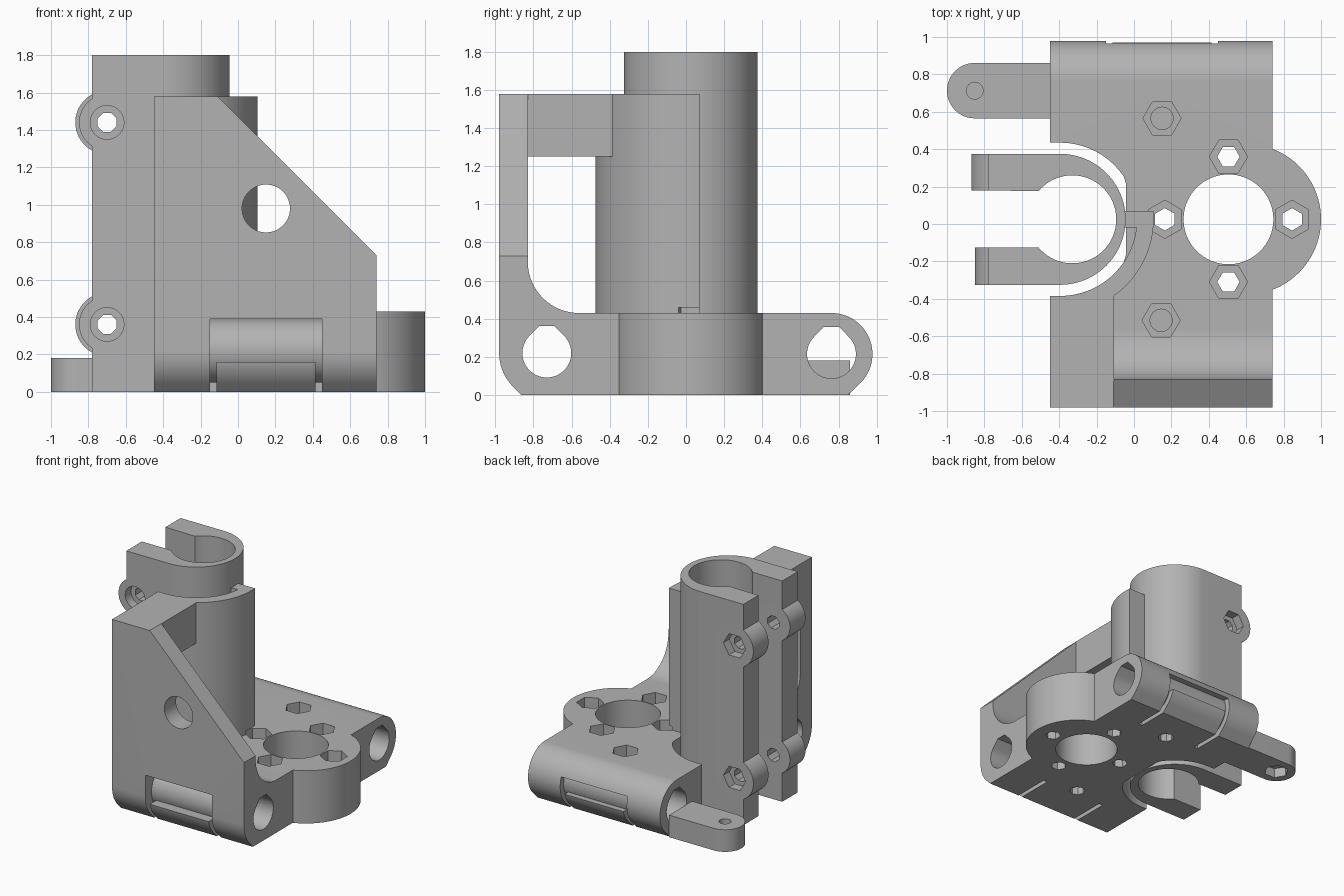
import bpy, bmesh
from math import cos, sin, radians
from mathutils import Vector

old = bpy.data.objects.get("Cube")
if old:
    bpy.data.objects.remove(old, do_unlink=True)

grey = bpy.data.materials.new("plain grey")
grey.use_nodes = True
colour = (0.45, 0.45, 0.45, 1)
grey.diffuse_color = colour
grey.node_tree.nodes["Principled BSDF"].inputs["Base Color"].default_value = colour


def arc(cx, cy, r, a0, a1, n=32):
    angles = [radians(a0 + (a1 - a0) * i / n) for i in range(n + 1)]
    return [(cx + r * cos(a), cy + r * sin(a)) for a in angles]


def disc(cx, cy, r, sides=64, turn=0):
    return arc(cx, cy, r, turn, turn + 360, sides)[:-1]


def rect(x0, x1, y0, y1):
    return [(x0, y0), (x1, y0), (x1, y1), (x0, y1)]


def prism(name, points, axis, lo, hi):
    """Extrude a 2D outline along one axis."""
    place = {"x": lambda a, b, t: (t, a, b),
             "y": lambda a, b, t: (a, t, b),
             "z": lambda a, b, t: (a, b, t)}[axis]
    bm = bmesh.new()
    face = bm.faces.new([bm.verts.new(place(a, b, lo)) for a, b in points])
    top = bmesh.ops.extrude_face_region(bm, geom=[face])["geom"]
    moved = [v for v in top if isinstance(v, bmesh.types.BMVert)]
    bmesh.ops.translate(bm, verts=moved, vec=Vector(place(0, 0, hi - lo)))
    bmesh.ops.recalc_face_normals(bm, faces=bm.faces)
    mesh = bpy.data.meshes.new(name)
    bm.to_mesh(mesh)
    bm.free()
    mesh.materials.append(grey)
    obj = bpy.data.objects.new(name, mesh)
    bpy.context.collection.objects.link(obj)
    return obj


def combine(target, other, operation="DIFFERENCE"):
    """Apply a boolean and discard the second object."""
    mod = target.modifiers.new("boolean", "BOOLEAN")
    mod.operation, mod.solver, mod.object = operation, "EXACT", other
    bpy.context.view_layer.objects.active = target
    bpy.ops.object.modifier_apply(modifier=mod.name)
    bpy.data.objects.remove(other, do_unlink=True)


def cut(target, points, axis, lo, hi):
    combine(target, prism("cutter", points, axis, lo, hi))


CX, CY = -0.395, 0.025      # clamp axis
BASE_TOP, WALL_TOP = 0.43, 1.58
FRONT_ROD, BACK_ROD = (-0.73, 0.22), (0.763, 0.215)

# Base, fillet and front wall in a single side profile
profile = ([(-0.864, 0), (0.849, 0)] + arc(*BACK_ROD, 0.215, -45, 90)
           + arc(-0.56, 0.70, 0.27, 270, 180)
           + [(-0.83, WALL_TOP), (-0.98, WALL_TOP)]
           + arc(*FRONT_ROD, 0.25, 180, 225, 12))
body = prism("base_and_front_wall", profile, "x", -0.45, 0.74)
combine(body, prism("motor_boss", disc(0.597, CY, 0.403, 96), "z", 0, BASE_TOP), "UNION")

# Sloping wall edge and wall hole
cut(body, [(-0.11, WALL_TOP), (0.74, 0.73), (1, 0.73), (1, 2), (-0.11, 2)], "y", -1.1, -0.5)
cut(body, disc(0.15, 0.98, 0.128), "y", -1.1, -0.7)

# Gap around the clamp
gap = [(-0.6, CY + 0.41)] + [(min(x, -0.044), y) for x, y in arc(CX, CY, 0.41, 90, -90)]
gap = [p for i, p in enumerate(gap) if not 0 < i < len(gap) - 1
       or p[0] < -0.044 or gap[i - 1][0] < -0.044 or gap[i + 1][0] < -0.044]
cut(body, gap + [(-0.6, CY - 0.41)], "z", -0.1, 0.6)

# Rod bores with flattened tops
for y, z in (FRONT_ROD, BACK_ROD):
    bore = arc(y, z, 0.128, 135, 405, 48) + [(y + 0.04, z + 0.142), (y - 0.04, z + 0.142)]
    cut(body, bore, "x", -0.6, 1.1)

# Strap windows, each leaving a round collar about the rod, and thin side slits
for (y, z), side, top in ((FRONT_ROD, -1, 0.39), (BACK_ROD, 1, 0.29)):
    ends = sorted((y, y + side * 0.4))
    window = prism("window", rect(-0.15, 0.45, *ends), "z", 0.16, top)
    collar = disc(y, z, 0.17)
    combine(window, prism("collar", collar, "x", -0.3, 0.6))
    combine(body, window)
    for x in (-0.15, 0.415):
        slit = prism("slit", rect(x, x + 0.035, *sorted((y - side * 0.17, y + side * 0.4))),
                     "z", -0.1, 0.2)
        combine(slit, prism("collar", collar, "x", -0.3, 0.6))
        combine(body, slit)

# Central bore and bolt holes with hexagonal nut pockets
cut(body, disc(0.505, CY, 0.24, 96), "z", -0.1, 0.6)
for x, y, turn in ((0.165, CY, 30), (0.845, CY, 30), (0.505, 0.36, 0), (0.505, -0.31, 0)):
    cut(body, disc(x, y, 0.06, 6, turn), "z", -0.1, 0.6)
    cut(body, disc(x, y, 0.102, 6, turn), "z", 0.32, 0.6)
for x, y in ((0.15, 0.565), (0.145, -0.515)):
    cut(body, disc(x, y, 0.06, 8), "z", -0.1, 0.22)
    cut(body, disc(x, y, 0.06, 16), "z", 0.3, 0.5)
    cut(body, disc(x, y, 0.102, 6), "z", 0.32, 0.5)

# Curved guard beside the clamp, with the web that carries the clamp
guard = ([(-0.45, CY - 0.5)] + arc(CX, CY, 0.5, -90, 5.2)
         + [(-0.06, 0.07), (-0.06, -0.02)] + arc(CX, CY, 0.41, -6.3, -90)
         + [(-0.45, CY - 0.41)])
shield = prism("curved_guard", guard, "z", 0.4, WALL_TOP)
cut(shield, disc(0.165, CY, 0.102, 6, 30), "z", 0.3, 0.46)

# Bridge from wall to guard
bridge = prism("top_bridge", rect(-0.45, -0.108, -0.84, CY - 0.41), "z", 1.25, WALL_TOP)
cut(bridge, disc(CX, CY, 0.412, 96), "z", 1, 2)

# Split clamp sleeve
sleeve = ([(-0.78, CY + 0.35)] + arc(CX, CY, 0.35, 90, -90, 48)
          + [(-0.78, CY - 0.35), (-0.78, -0.125)]
          + arc(-0.33, CY, 0.235, 219.7, 500.3, 64) + [(-0.78, 0.18)])
clamp = prism("clamp_sleeve", sleeve, "z", 0, 1.8)
for z in (0.36, 1.44):
    combine(clamp, prism("front_ear", disc(-0.70, z, 0.15), "y", CY - 0.35, -0.125), "UNION")
    combine(clamp, prism("back_ear", disc(-0.70, z, 0.17), "y", 0.18, CY + 0.35), "UNION")
    cut(clamp, disc(-0.70, z, 0.055, 8, 22.5), "y", -0.6, 0.6)
    cut(clamp, disc(-0.70, z, 0.09), "y", -0.6, -0.25)
    cut(clamp, disc(-0.70, z, 0.1, 6), "y", 0.30, 0.6)

# Belt lug with a blind hole above and a nut pocket below
lug = prism("side_lug", arc(-0.852, 0.713, 0.148, 90, 270) + [(-0.45, 0.565), (-0.45, 0.861)],
            "z", 0, 0.18)
cut(lug, disc(-0.852, 0.713, 0.045, 24), "z", 0.11, 0.3)
cut(lug, disc(-0.852, 0.713, 0.095, 6), "z", -0.1, 0.08)

# Smooth round faces, keeping edges sharp
bpy.ops.object.select_all(action="DESELECT")
for obj in (body, shield, bridge, clamp, lug):
    obj.select_set(True)
bpy.context.view_layer.objects.active = body
bpy.ops.object.shade_smooth_by_angle(angle=radians(30))
